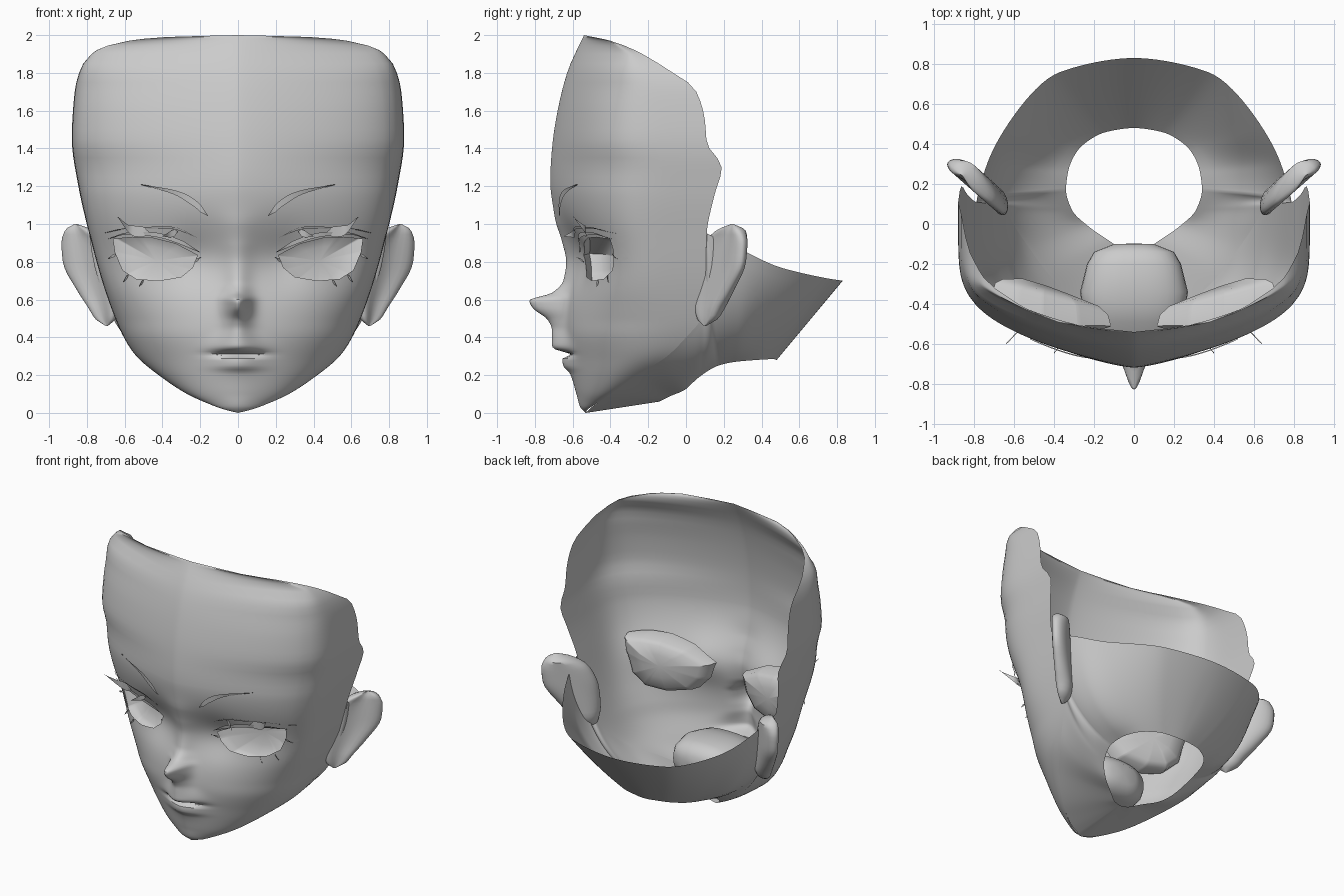
import bpy, bmesh, math
from mathutils import Vector

if "Cube" in bpy.data.objects:
    bpy.data.objects.remove(bpy.data.objects["Cube"])

skin = bpy.data.materials.new("plain grey")
skin.diffuse_color = (0.6, 0.6, 0.6, 1)
skin.use_nodes = True
skin.node_tree.nodes["Principled BSDF"].inputs["Base Color"].default_value = skin.diffuse_color


def curve(*keys):
    """Smooth curve without overshoot through (t, value) keys."""
    n = len(keys)
    sl = [(keys[i + 1][1] - keys[i][1]) / (keys[i + 1][0] - keys[i][0]) for i in range(n - 1)]
    tan = [sl[0]] + [2 * a * b / (a + b) if a * b > 0 else 0 for a, b in zip(sl, sl[1:])] + [sl[-1]]

    def f(t):
        t = min(max(t, keys[0][0]), keys[-1][0])
        i = 0
        while i < n - 2 and t > keys[i + 1][0]:
            i += 1
        (t0, a), (t1, b) = keys[i], keys[i + 1]
        h = t1 - t0
        u = (t - t0) / h
        return (a * (1 + 2 * u) * (1 - u) ** 2 + h * tan[i] * u * (1 - u) ** 2
                + b * u * u * (3 - 2 * u) + h * tan[i + 1] * u * u * (u - 1))
    return f


def soft(*keys, r=.1):
    """The same curve, averaged over a small height range; tabulated once."""
    f, tab = curve(*keys), []
    for i in range(401):
        z = i / 200
        d = r * min(1, z / .25, (2 - z) / .3)
        tab.append(sum(f(z + d * k / 4) * (5 - abs(k)) for k in range(-4, 5)) / 25)

    def g(z):
        i = min(int(z * 200), 399)
        return tab[i] + (tab[i + 1] - tab[i]) * (z * 200 - i)
    return g


def finish(name, bm, mirror=True, weld=True):
    if weld:
        bmesh.ops.remove_doubles(bm, verts=bm.verts[:], dist=0.0005)
    bmesh.ops.recalc_face_normals(bm, faces=bm.faces[:])
    me = bpy.data.meshes.new(name)
    bm.to_mesh(me)
    bm.free()
    me.materials.append(skin)
    ob = bpy.data.objects.new(name, me)
    bpy.context.collection.objects.link(ob)
    if mirror:
        ob.modifiers.new("mirror", 'MIRROR').merge_threshold = 0.001
    bpy.ops.object.select_all(action='DESELECT')
    ob.select_set(True)
    bpy.context.view_layer.objects.active = ob
    bpy.ops.object.shade_smooth_by_angle(angle=math.radians(45))


def loft(bm, rows, closed=False):
    vs = [[bm.verts.new(p) for p in r] for r in rows]
    for a, b in zip(vs, vs[1:]):
        n = len(a)
        for i in range(n if closed else n - 1):
            j = (i + 1) % n
            bm.faces.new((a[i], a[j], b[j], b[i]))
    return vs


# head shape by height: half width, end of the side, front line, centre profile
width = soft((0, 0), (.02, .08), (.05, .16), (.1, .27), (.2, .42), (.3, .54), (.4, .605), (.5, .65),
             (.7, .72), (.9, .775), (1.2, .845), (1.45, .88), (1.7, .865), (1.83, .83), (1.92, .75),
             (1.97, .58), (1.99, .38), (2, 0), r=.05)
side = soft((0, -.53), (.03, -.5), (.1, -.4), (.2, -.26), (.3, -.1), (.4, 0), (.5, .08), (.6, .1),
            (.95, .11), (1.15, .15), (1.3, .19), (1.43, .11), (1.55, .1), (1.71, .05), (1.82, -.1),
            (1.91, -.25), (1.97, -.4), (2, -.54), r=.02)
front = soft((0, -.53), (.1, -.575), (.21, -.6), (.31, -.62), (.44, -.65), (.6, -.64), (.7, -.61),
             (.8, -.6), (.9, -.63), (1.05, -.69), (1.2, -.72), (1.4, -.71), (1.6, -.68), (1.8, -.63), (2, -.54))
profile = curve((0, -.53), (.03, -.56), (.1, -.58), (.21, -.615), (.25, -.65), (.285, -.655), (.31, -.61),
                (.335, -.69), (.355, -.71), (.44, -.71), (.49, -.73), (.56, -.815), (.595, -.83), (.635, -.71),
                (.7, -.65), (.8, -.635), (.9, -.655), (1.05, -.7), (1.2, -.72))
ridge = curve((0, .1), (.21, .12), (.35, .11), (.45, .07), (.6, .06), (.8, .07), (1.2, .15))
power = soft((0, 1.9), (.15, 2.1), (.3, 2.6), (.5, 4), (.8, 6), (2, 6))       # how square the temple is
sweep = soft((0, .1), (.3, .25), (.6, .33), (1.6, .33), (1.72, .36), (1.83, .45), (1.92, .75), (2, .95))


def face_y(x, z):
    s = min(abs(x) / max(width(z), 1e-6), 1)
    n = power(z)
    shape = max(1 - s ** n, 0) ** (1 / n) * (1 - sweep(z) * s ** 1.4)
    y = side(z) + (front(z) - side(z)) * shape
    y += (profile(z) - front(z)) * math.exp(-(x / ridge(z)) ** 2) * max(0, min(1, (1.2 - z) / .2))
    return y + .03 * math.exp(-((x - .24) / .13) ** 2 - ((z - .82) / .14) ** 2)


# face shell
bm = bmesh.new()
zs = [0, .004] + [.012 * i for i in range(1, 101)] + [1.2 + .05 * i for i in range(1, 15)]
zs += [1.92, 1.945, 1.97, 1.98, 1.99, 1.996, 2]
rows = []
for z in zs:
    n = power(z)
    r0 = (1 - .9 ** n) ** (1 / n)
    ss = [.9 * k / 44 for k in range(45)] + [(1 - (r0 * (1 - k / 16)) ** n) ** (1 / n) for k in range(1, 17)]
    rows.append([(width(z) * s, face_y(width(z) * s, z), z) for s in ss])
loft(bm, rows)
bmesh.ops.remove_doubles(bm, verts=bm.verts[:], dist=0.0005)

# eye openings cut along a convex outline
eye = [(.215, .835), (.24, .77), (.30, .72), (.42, .70), (.54, .71), (.61, .755), (.65, .85),
       (.66, .92), (.56, .93), (.45, .925), (.33, .895)]
segs = list(zip(eye, eye[1:] + eye[:1]))
for a, b in segs:
    fs = [f for f in bm.faces if .17 < f.calc_center_median().x < .7 and .66 < f.calc_center_median().z < .97]
    geom = fs + list({e for f in fs for e in f.edges}) + list({v for f in fs for v in f.verts})
    bmesh.ops.bisect_plane(bm, geom=geom, dist=1e-5, plane_co=(a[0], 0, a[1]),
                           plane_no=(b[1] - a[1], 0, a[0] - b[0]))


def in_eye(p):
    return all((b[0] - a[0]) * (p.z - a[1]) - (b[1] - a[1]) * (p.x - a[0]) > 0 for a, b in segs)


bmesh.ops.delete(bm, geom=[f for f in bm.faces if in_eye(f.calc_center_median())], context='FACES')

# eye sockets: flare behind the lids, then close with a shallow back wall
edges = [e for e in bm.edges if e.is_boundary and all(.2 < v.co.x < .68 and .69 < v.co.z < .94 for v in e.verts)]


def flare(p):
    x = .44 + (p.x - .44) * (1.45 if p.x < .44 else 1.22)
    z = .815 + (p.z - .815) * (1.4 if p.z > .815 else 1.85)
    return Vector((x, max(face_y(x, z) + .02, p.y + .03), z))


def wall(k, lift):
    def f(p):
        x, z = .44 + (p.x - .44) * k, .81 + (p.z - .81) * k
        return Vector((x, max(p.y + .004, -.46 + .28 * x + lift), z))
    return f


for move in (flare, wall(.95, -.03), wall(.85, 0), wall(.55, .015)):
    out = bmesh.ops.extrude_edge_only(bm, edges=edges)["geom"]
    for v in [g for g in out if isinstance(g, bmesh.types.BMVert)]:
        v.co = move(v.co)
    edges = [g for g in out if isinstance(g, bmesh.types.BMEdge) and g.is_boundary]
mid = sum((e.verts[0].co + e.verts[1].co for e in edges), Vector()) / (2 * len(edges))
tip = bm.verts.new(mid + Vector((0, .01, 0)))
for e in edges:
    bm.faces.new((e.verts[0], e.verts[1], tip))
finish("face", bm)

# lower head: from jaw and back rim in to the neck hole
jaw_z = curve((0, 0), (1, .1), (2, .2), (3, .3), (4, .5), (5, .95))
rim = [curve((5, .79), (6, .735), (7, .63), (8, .37), (9, 0), (10, -.37)),
       curve((5, .11), (6, .3), (7, .5), (8, .76), (9, .83), (10, .76)),
       curve((5, .95), (6, .86), (7, .77), (8, .71), (9, .70), (10, .71))]
neck = [curve(*enumerate((0, .05, .13, .23, .31, .34, .33, .28, .14, 0, -.14))),
        curve(*enumerate((-.14, -.13, -.08, -.01, .07, .17, .26, .37, .46, .48, .46))),
        curve(*enumerate((.06, .065, .09, .12, .19, .25, .27, .28, .285, .28, .285)))]
bulge = curve((0, 0), (3, .15), (4, .4), (5, 1), (6, .85), (7, .4), (8, .1), (9, 0))
bm = bmesh.new()
rows = []
for i in range(91):
    u = i / 10
    z = jaw_z(u)
    r = Vector((width(z), side(z), z)) if u <= 5 else Vector([c(u) for c in rim])
    n = Vector([c(u) for c in neck])
    c = (r + n) / 2 + Vector((.17, 0, -.2)) * bulge(u)
    rows.append([r * (1 - t) ** 2 + c * 2 * t * (1 - t) + n * t * t for t in [k / 12 for k in range(13)]])
loft(bm, rows)
finish("lower_head", bm)

# mouth pocket behind the lips: (y, half width, half height, centre z)
bm = bmesh.new()
rows = []
for y, w, h, zc in ((-.61, .11, .006, .31), (-.55, .15, .03, .31), (-.49, .22, .09, .3), (-.40, .26, .13, .28),
                    (-.34, .27, .14, .28), (-.2, .235, .14, .28), (-.14, .2, .12, .28), (-.1, .1, .07, .28),
                    (-.098, .0, .0, .28)):
    ring = []
    for k in range(32):
        c, s = math.cos(k * math.pi / 16), math.sin(k * math.pi / 16)
        ring.append((w * math.copysign(abs(c) ** .8, c), y, zc + h * math.copysign(abs(s) ** .8, s)))
    rows.append(ring)
loft(bm, rows, True)
finish("mouth_pocket", bm, mirror=False)

# ears: rings that lean outward and back, hollowed in front and full behind
outer = curve((.46, .7), (.5, .755), (.55, .785), (.65, .85), (.8, .925), (.9, .932), (.97, .91), (1, .865))
inner = curve((.46, .69), (.5, .655), (.6, .64), (.75, .65), (.9, .7), (.97, .78), (1, .855))
bm = bmesh.new()
rows = []
for i in range(25):
    z = .73 - .27 * math.cos(math.pi * i / 24)
    half, cx = (outer(z) - inner(z)) / 2, (outer(z) + inner(z)) / 2
    thick = min(.05, half * .7)
    ring = []
    for k in range(28):
        a = 2 * math.pi * k / 28
        s = math.sin(a)
        off = thick * (s - .75 * s ** 5 if s > 0 else s * 1.8)
        x = cx + half * math.cos(a)
        ring.append((x + off * .5, .06 + (x - .65) * .88 - off * .7, z))
    rows.append(ring)
for ring in loft(bm, rows, True)[::24]:
    bm.faces.new(ring)
finish("ear", bm)


# brows and lashes: tapered blades laid over the face, points are (x, z, outward)
def blade(bm, half, *pts):
    cs = [curve(*[(i, p[k]) for i, p in enumerate(pts)]) for k in range(3)]
    rows = []
    for i in range(17):
        t = i / 16
        x, z, o = [c(t * (len(pts) - 1)) for c in cs]
        h = half * min(1, t * 5 + .1, (1 - t) * 1.8 + .02)
        rows.append([(x, face_y(x, z) - o, z - h), (x, face_y(x, z) - o - .006, z + h)])
    loft(bm, rows)


bm = bmesh.new()
blade(bm, .02, (.16, 1.045, .008), (.23, 1.11, .008), (.33, 1.165, .008), (.52, 1.21, .008))
finish("eyebrow", bm, weld=False)

bm = bmesh.new()
blade(bm, .012, (.2, .85, .008), (.32, .91, .015), (.45, .945, .02), (.58, .95, .02), (.69, .92, .01))
blade(bm, .028, (.47, .955, .01), (.56, .965, .04), (.64, 1.04, .13))
blade(bm, .018, (.32, .96, .01), (.36, .945, .04), (.40, .935, .1))
blade(bm, .006, (.22, .93, .005), (.36, .98, .006), (.55, .98, .006), (.72, .95, .006))
finish("upper_lashes", bm, weld=False)

bm = bmesh.new()
for a, b in (((.50, .702), (.525, .668)), ((.58, .73), (.61, .69)), ((.645, .84), (.69, .815)), ((.23, .80), (.195, .825))):
    blade(bm, .008, (*a, .005), (*b, .03))
finish("lower_lashes", bm, weld=False)
